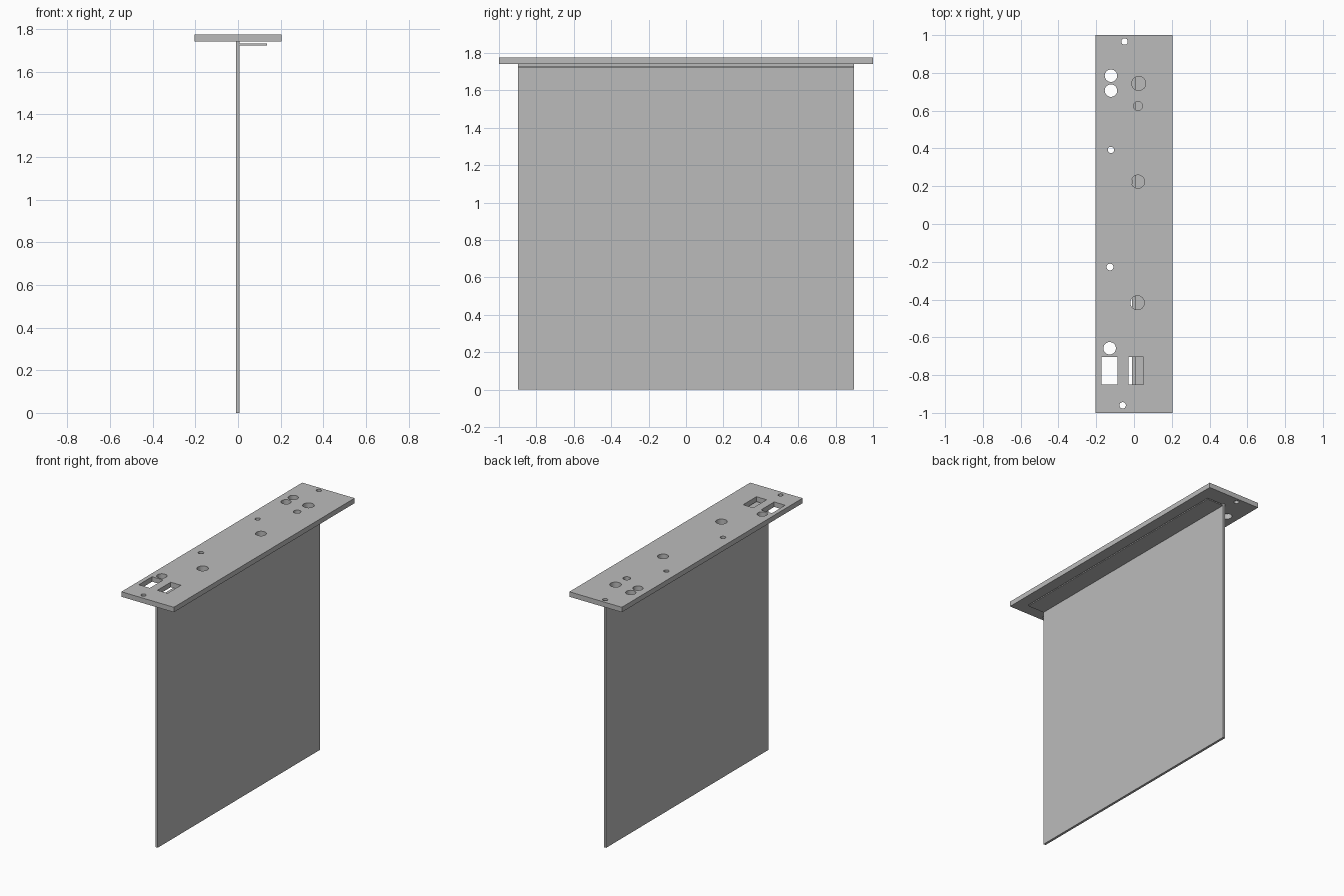
import bpy
import bmesh
from mathutils import Matrix, Vector

default = bpy.data.objects.get("Cube")
if default:
    bpy.data.objects.remove(default, do_unlink=True)

grey = bpy.data.materials.new("plain grey")
grey.use_nodes = True
COLOUR = (0.5, 0.5, 0.5, 1)
grey.diffuse_color = COLOUR
grey.node_tree.nodes["Principled BSDF"].inputs["Base Color"].default_value = COLOUR

PLATE_Z = (1.74, 1.775)


def add_box(bm, x, y, z):
    """Add a box given its (min, max) range on each axis."""
    size = [b - a for a, b in (x, y, z)]
    centre = Vector([(a + b) / 2 for a, b in (x, y, z)])
    matrix = Matrix.Translation(centre) @ Matrix.Diagonal((*size, 1))
    bmesh.ops.create_cube(bm, size=1, matrix=matrix)


def make_object(name, bm):
    mesh = bpy.data.meshes.new(name)
    bm.to_mesh(mesh)
    bm.free()
    mesh.materials.append(grey)
    obj = bpy.data.objects.new(name, mesh)
    bpy.context.collection.objects.link(obj)
    return obj


def box(name, x, y, z):
    bm = bmesh.new()
    add_box(bm, x, y, z)
    return make_object(name, bm)


# Top faceplate, upright board, and the thin flange under the plate
plate = box("faceplate", (-0.203, 0.203), (-1, 1), PLATE_Z)
box("board", (-0.01, 0.007), (-0.898, 0.898), (0, PLATE_Z[0]))
box("mounting_flange", (0.007, 0.135), (-0.898, 0.898), (1.723, 1.731))

# Connector holes in the faceplate: x, y, radius
round_holes = [
    (-0.05, 0.966, 0.017), (-0.06, -0.96, 0.017),
    (-0.122, 0.785, 0.033), (-0.122, 0.706, 0.033),
    (0.025, 0.744, 0.037), (0.021, 0.625, 0.024),
    (-0.122, 0.392, 0.017), (0.021, 0.224, 0.035),
    (-0.127, -0.228, 0.018), (0.018, -0.417, 0.037),
    (-0.129, -0.658, 0.033),
]
bm = bmesh.new()
for x, y, radius in round_holes:
    bmesh.ops.create_cone(bm, cap_ends=True, segments=32, radius1=radius,
                          radius2=radius, depth=0.2,
                          matrix=Matrix.Translation((x, y, PLATE_Z[0])))
for x_range in ((-0.173, -0.088), (-0.029, 0.05)):
    add_box(bm, x_range, (-0.85, -0.703), (1.65, 1.85))
cutter = make_object("hole_cutter", bm)
cutter.hide_render = True

cut = plate.modifiers.new("holes", 'BOOLEAN')
cut.operation = 'DIFFERENCE'
cut.solver = 'EXACT'
cut.object = cutter

# Bake the cut into the plate and drop the helper
depsgraph = bpy.context.evaluated_depsgraph_get()
cut_mesh = bpy.data.meshes.new_from_object(plate.evaluated_get(depsgraph))
plate.modifiers.clear()
plate.data = cut_mesh
bpy.data.objects.remove(cutter, do_unlink=True)
